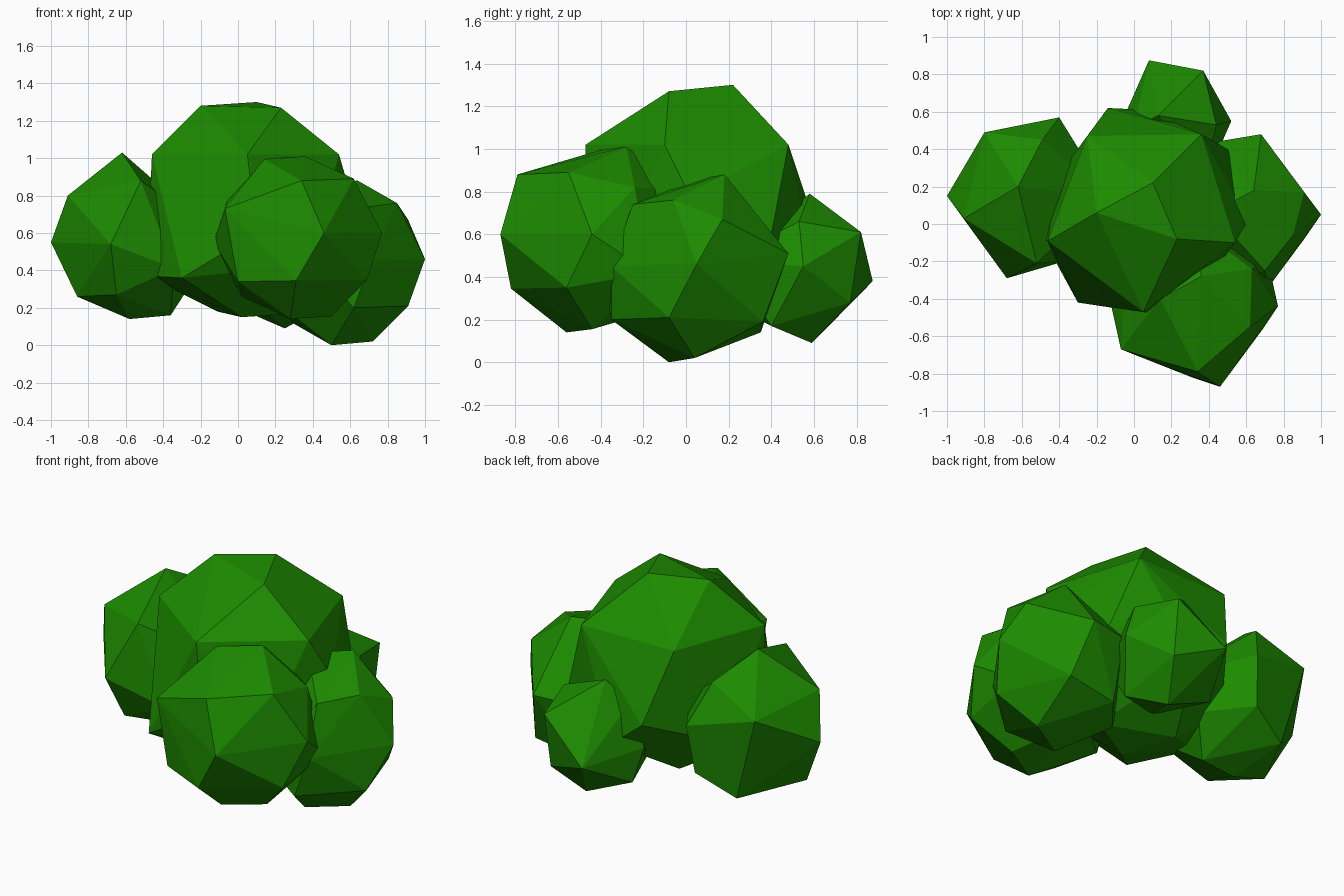
import bpy
import bmesh
from mathutils import Vector

leaf = bpy.data.materials.new("leaf_green")
leaf.diffuse_color = (0.012, 0.26, 0.0, 1)


def clump(name, center, paired, single=()):
    """Faceted foliage lump: hull of paired corners, their opposites, and single corners."""
    c = Vector(center)
    offsets = [Vector(p) - c for p in paired]
    offsets += [-d for d in offsets] + [Vector(p) - c for p in single]
    bm = bmesh.new()
    for d in offsets:
        bm.verts.new(d)
    bmesh.ops.remove_doubles(bm, verts=bm.verts[:], dist=0.05)
    bmesh.ops.convex_hull(bm, input=bm.verts[:])
    loose = [v for v in bm.verts if not v.link_faces]
    bmesh.ops.delete(bm, geom=loose, context='VERTS')
    bmesh.ops.recalc_face_normals(bm, faces=bm.faces[:])
    me = bpy.data.meshes.new(name)
    bm.to_mesh(me)
    bm.free()
    me.materials.append(leaf)
    ob = bpy.data.objects.new(name, me)
    ob.location = c
    bpy.context.collection.objects.link(ob)


# large middle lump
clump("center_foliage", (.06, .07, .725), [
    (-.2, .06, 1.28), (.1, .22, 1.3), (.23, -.08, 1.27),
    (-.46, -.09, 1.02), (.05, -.47, 1.02), (.54, -.1, 1.02),
    (.36, .48, 1.02), (-.25, .47, 1.02)],
    [(-.3, -.42, .36), (-.49, -.07, .37), (.61, .02, .78),
     (-.14, .62, .6), (.1, -.48, .6), (.5, .4, .6)])

# front lump
clump("front_foliage", (.32, -.42, .575), [
    (.46, -.87, .6), (.34, -.79, .88), (.62, -.55, .89), (-.07, -.67, .73),
    (.31, -.82, .345), (.77, -.44, .6), (.69, -.56, .35),
    (.28, -.56, .14), (.5, -.44, .155)],
    [(0, -.67, .34), (.63, -.24, .82)])

# left lump
clump("left_foliage", (-.57, .15, .58), [
    (-1, .15, .55), (-.91, .03, .8), (-.8, .49, .75), (-.65, -.15, .27)],
    [(-.62, .2, 1.03), (-.4, .57, .65), (-.86, .08, .26), (-.52, -.21, .88),
     (-.68, -.29, .54), (-.66, .46, .24), (-.43, .53, .36),
     (-.58, .15, .14), (-.36, .15, .16)])

# right lump, resting on the ground
clump("right_foliage", (.57, .05, .44), [
    (1, .05, .46), (.85, -.06, .76), (.91, .17, .67), (.91, -.08, .21),
    (.72, .04, .02), (.5, -.08, 0), (.68, .48, .51), (.7, -.25, .74)],
    [(.71, -.35, .45), (.75, .36, .19), (.62, -.35, .2), (.44, .44, .5)])

# small back lump
clump("back_foliage", (.22, .53, .43), [
    (.37, .82, .61), (.08, .875, .38), (.52, .55, .45)],
    [(.13, .58, .79), (.25, .59, .09), (.36, .77, .28),
     (-.05, .58, .22), (0, .52, .67), (.44, .53, .66), (.4, .4, .17)])
